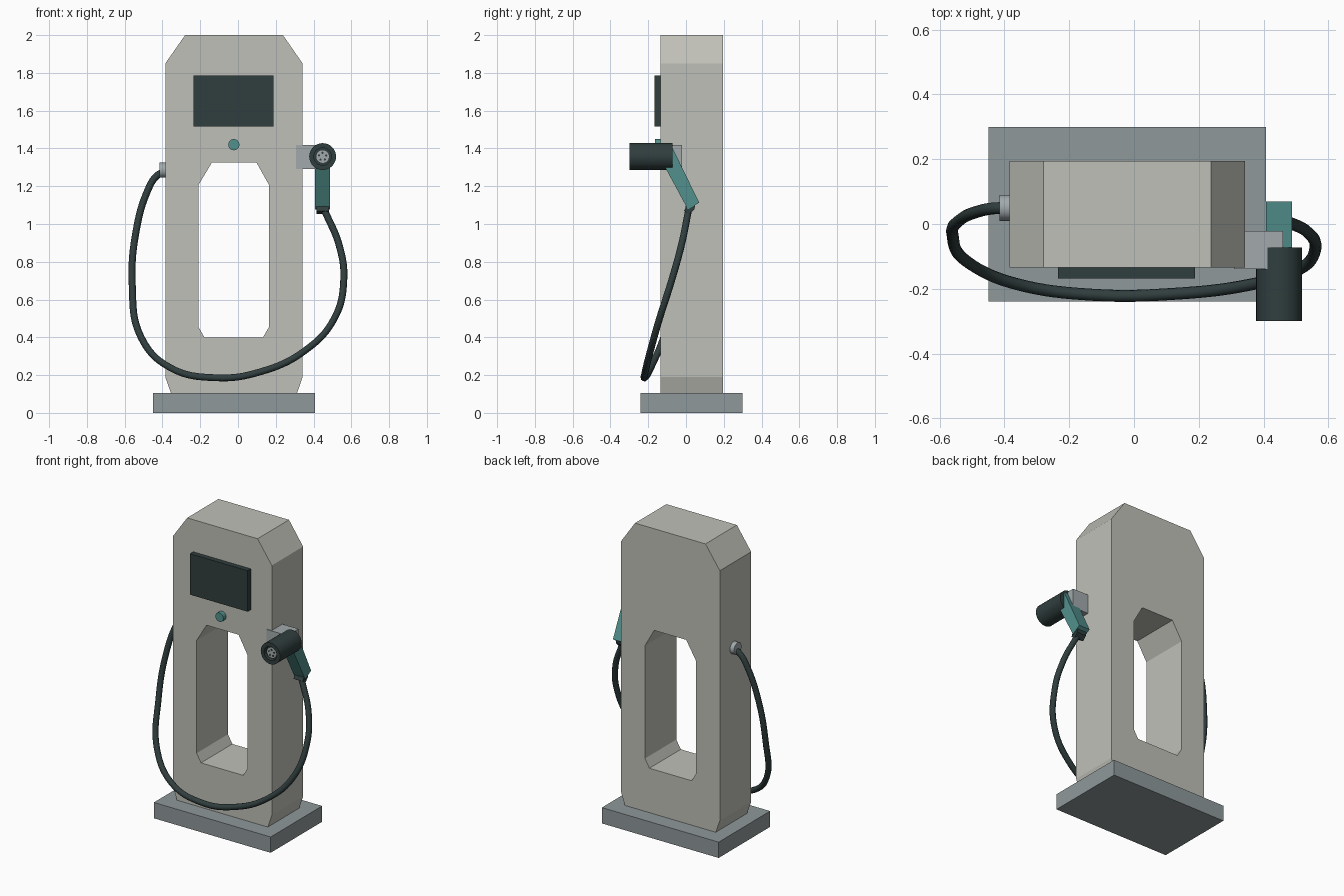
import bpy, bmesh, math
from mathutils import Vector

if "Cube" in bpy.data.objects:
    bpy.data.objects.remove(bpy.data.objects["Cube"])


def mat(name, col):
    m = bpy.data.materials.new(name)
    m.diffuse_color = (*col, 1)
    m.use_nodes = True
    m.node_tree.nodes["Principled BSDF"].inputs["Base Color"].default_value = m.diffuse_color
    return m


CREAM = mat("warm_grey", (0.53, 0.53, 0.485))
STONE = mat("base_grey", (0.275, 0.315, 0.325))
STEEL = mat("light_grey", (0.36, 0.40, 0.41))
DARK = mat("charcoal", (0.030, 0.048, 0.048))
TEAL = mat("teal", (0.085, 0.28, 0.265))


def finish(name, bm, *mats):
    bmesh.ops.recalc_face_normals(bm, faces=bm.faces)
    me = bpy.data.meshes.new(name)
    bm.to_mesh(me)
    bm.free()
    for m in mats:
        me.materials.append(m)
    ob = bpy.data.objects.new(name, me)
    bpy.context.collection.objects.link(ob)
    return ob


def smooth(ob, angle=35):
    bpy.ops.object.select_all(action='DESELECT')
    ob.select_set(True)
    bpy.context.view_layer.objects.active = ob
    bpy.ops.object.shade_smooth_by_angle(angle=math.radians(angle))


def box(name, lo, hi, m):
    bm = bmesh.new()
    bmesh.ops.create_cube(bm, size=1)
    for v in bm.verts:
        v.co = [(a + b) / 2 + c * (b - a) for a, b, c in zip(lo, hi, v.co)]
    return finish(name, bm, m)


def prism(name, pts, offset, m):
    """Extrude a planar outline of 3D points along an offset."""
    bm = bmesh.new()
    face = bm.faces.new([bm.verts.new(p) for p in pts])
    new = bmesh.ops.extrude_face_region(bm, geom=[face])["geom"]
    for v in new:
        if isinstance(v, bmesh.types.BMVert):
            v.co += Vector(offset)
    if face.is_valid and len(face.edges[0].link_faces) < 2:
        bm.faces.new([v for v in face.verts])
    return finish(name, bm, m)


def lathe(name, profile, centre, axis, n, mats, slots=None):
    """Revolve (radius, distance) points about the x or y axis."""
    bm = bmesh.new()
    c = Vector(centre)
    rings = []
    for r, d in profile:
        ring = []
        for i in range(n):
            a = 2 * math.pi * i / n
            u, w = r * math.cos(a), r * math.sin(a)
            ring.append(bm.verts.new(c + Vector((u, d, w) if axis == 'y' else (d, u, w))))
        rings.append(ring)
    for k in range(len(rings) - 1):
        for i in range(n):
            j = (i + 1) % n
            f = bm.faces.new((rings[k][i], rings[k][j], rings[k + 1][j], rings[k + 1][i]))
            f.material_index = slots[k] if slots else 0
    bm.faces.new(rings[0]).material_index = slots[0] if slots else 0
    bm.faces.new(rings[-1]).material_index = slots[-1] if slots else 0
    ob = finish(name, bm, *mats)
    smooth(ob)
    return ob


# Plinth
box("base_plinth", (-0.45, -0.24, 0), (0.408, 0.30, 0.105), STONE)

# Cabinet: chamfered outline and window outline, bridged corner by corner
Y0, Y1 = -0.134, 0.195
outer = [(-0.355, 0.105), (0.313, 0.105), (0.342, 0.19), (0.342, 1.85),
         (0.238, 2.0), (-0.28, 2.0), (-0.385, 1.85), (-0.385, 0.19)]
inner = [(-0.178, 0.40), (0.132, 0.40), (0.165, 0.456), (0.165, 1.205),
         (0.098, 1.325), (-0.138, 1.325), (-0.21, 1.205), (-0.21, 0.456)]
bm = bmesh.new()
of, inf, ob_, inb = [[bm.verts.new((x, y, z)) for x, z in loop]
                     for y in (Y0, Y1) for loop in (outer, inner)]
for a, b in ((of, inf), (inf, inb), (inb, ob_), (ob_, of)):
    for i in range(8):
        j = (i + 1) % 8
        bm.faces.new((a[i], a[j], b[j], b[i]))
finish("cabinet", bm, CREAM)

# Screen and button
box("screen", (-0.235, -0.168, 1.515), (0.188, Y0, 1.787), DARK)
lathe("button", [(0.03, -0.03), (0.03, 0.005)], (-0.022, Y0, 1.42), 'y', 16, (TEAL,))

# Plug holder on the right side
box("plug_holder", (0.308, -0.139, 1.29), (0.46, -0.022, 1.418), STEEL)

# Plug head with a recessed contact face
lathe("plug_head",
      [(0.071, 0.228), (0.071, 0), (0.046, 0), (0.046, 0.03), (0.036, 0.03), (0.036, 0.012)],
      (0.448, -0.30, 1.357), 'y', 32, (DARK, STEEL), [0, 0, 0, 0, 1])
for i in range(5):
    a = math.radians(90 + 72 * i)
    lathe("contact_pin", [(0.006, -0.003), (0.006, 0.004)],
          (0.448 + 0.02 * math.cos(a), -0.288, 1.357 + 0.02 * math.sin(a)), 'y', 8, (DARK,))

# Slanted grip with its end collar
prism("plug_grip", [(0.408, y, z) for y, z in
                    ((-0.075, 1.41), (0.07, 1.113), (0.01, 1.077), (-0.135, 1.345))],
      (0.08, 0, 0), TEAL)
prism("grip_collar", [(0.415, y, z) for y, z in
                      ((0.005, 1.10), (0.052, 1.125), (0.045, 1.078), (0.018, 1.053), (-0.01, 1.07))],
      (0.068, 0, 0), DARK)

# Cable socket on the left side
lathe("cable_socket", [(0.04, -0.03), (0.04, 0.01)], (-0.385, 0.05, 1.285), 'x', 20, (STEEL,))

# Cable hanging from the grip, round the front and up to the socket
path = [(0.448, 0.016, 1.09), (0.475, 0.006, 1.035), (0.535, -0.024, 0.89), (0.560, -0.075, 0.705),
        (0.510, -0.140, 0.50), (0.355, -0.188, 0.33), (0.117, -0.216, 0.217), (-0.12, -0.219, 0.186),
        (-0.36, -0.186, 0.240), (-0.513, -0.118, 0.40), (-0.560, -0.035, 0.68), (-0.538, 0.012, 0.97),
        (-0.477, 0.04, 1.18), (-0.435, 0.048, 1.25), (-0.39, 0.05, 1.28)]
cu = bpy.data.curves.new("cable_path", 'CURVE')
cu.dimensions = '3D'
cu.bevel_depth = 0.0185
cu.bevel_resolution = 3
cu.resolution_u = 8
cu.use_fill_caps = True
sp = cu.splines.new('BEZIER')
sp.bezier_points.add(len(path) - 1)
for p, co in zip(sp.bezier_points, path):
    p.co = co
    p.handle_left_type = p.handle_right_type = 'AUTO'
cu.materials.append(DARK)
cable = bpy.data.objects.new("charging_cable", cu)
bpy.context.collection.objects.link(cable)
bpy.ops.object.select_all(action='DESELECT')
cable.select_set(True)
bpy.context.view_layer.objects.active = cable
bpy.ops.object.convert(target='MESH')
smooth(bpy.context.view_layer.objects.active, 60)
